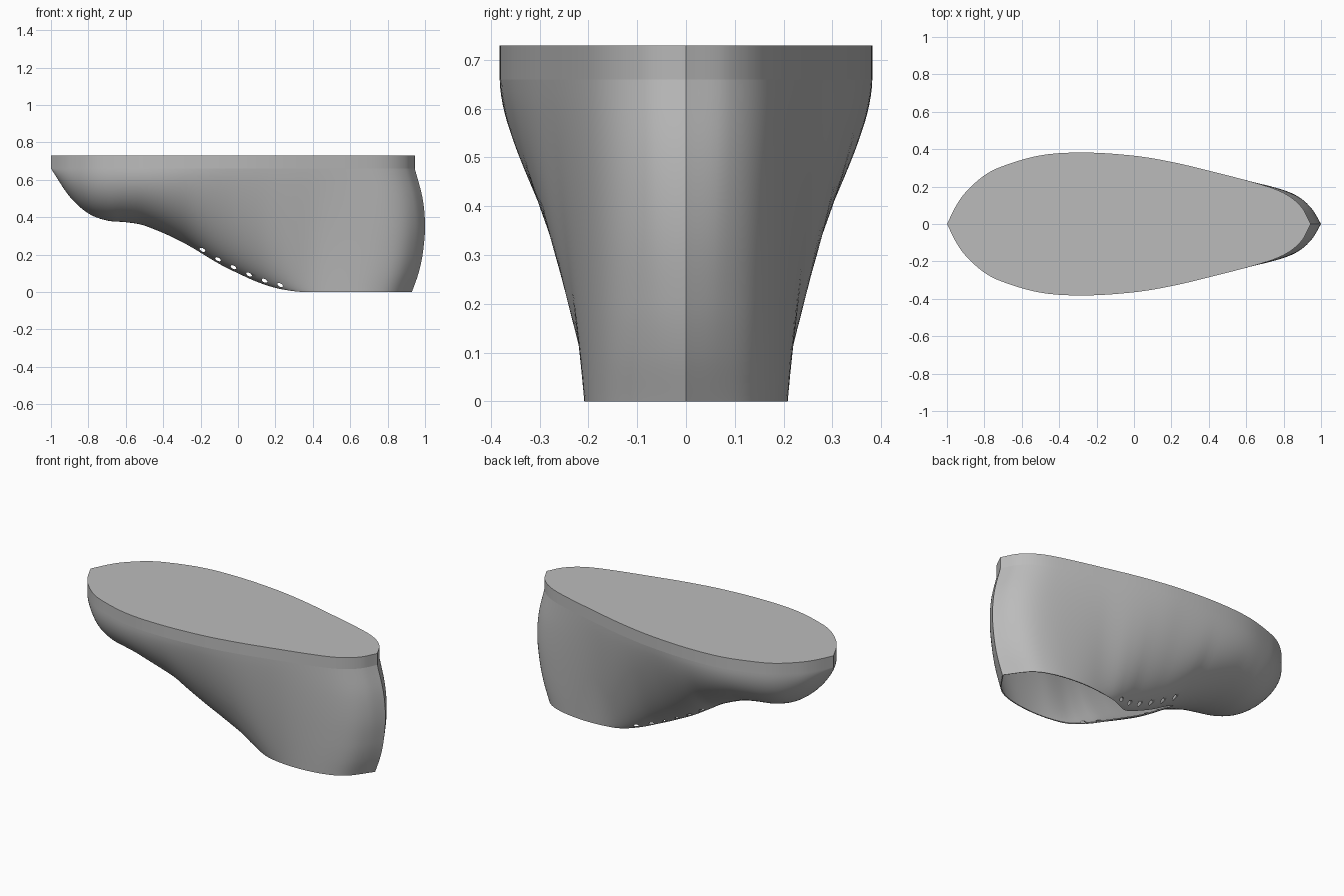
import bpy, bmesh, math
from mathutils import Matrix, Vector

old = bpy.data.objects.get("Cube")
if old:
    bpy.data.objects.remove(old, do_unlink=True)

grey = bpy.data.materials.new("plain_grey")
grey.use_nodes = True
colour = (0.5, 0.5, 0.5, 1)
grey.diffuse_color = colour
grey.node_tree.nodes["Principled BSDF"].inputs["Base Color"].default_value = colour

SOLE_BOTTOM, SOLE_TOP = 0.66, 0.73
TOE, HEEL = -1.0, 0.945
STATIONS, ROWS = 96, 36


def curve(points):
    """Smooth function through a few (position, value) points."""
    slopes = []
    for i in range(len(points)):
        a, b = points[max(i - 1, 0)], points[min(i + 1, len(points) - 1)]
        slopes.append((b[1] - a[1]) / (b[0] - a[0]))

    def value(x):
        x = min(max(x, points[0][0]), points[-1][0])
        i = 0
        while i < len(points) - 2 and x > points[i + 1][0]:
            i += 1
        (x0, y0), (x1, y1) = points[i], points[i + 1]
        d = x1 - x0
        t = (x - x0) / d
        return ((1 + 2 * t) * (1 - t) ** 2 * y0 + t * (1 - t) ** 2 * d * slopes[i]
                + t * t * (3 - 2 * t) * y1 + t * t * (t - 1) * d * slopes[i + 1])
    return value


def ramp(a, b, x):
    t = min(max((x - a) / (b - a), 0), 1)
    return t * t * (3 - 2 * t)


# Sole half-width, lower profile, opening half-width and heel bulge
sole_width = curve([(TOE, 0), (-0.95, 0.1), (-0.9, 0.17), (-0.8, 0.26), (-0.7, 0.31),
                    (-0.5, 0.367), (-0.27, 0.382), (0, 0.365), (0.2, 0.332), (0.4, 0.285),
                    (0.7, 0.205), (0.82, 0.155), (0.9, 0.085), (HEEL, 0)])
lower_edge = curve([(TOE, 0.66), (-0.9, 0.51), (-0.8, 0.42), (-0.7, 0.382), (-0.6, 0.373),
                    (-0.5, 0.355), (-0.3, 0.268), (-0.1, 0.15), (0, 0.1), (0.1, 0.055),
                    (0.2, 0.022), (0.3, 0.004), (0.36, 0), (HEEL, 0)])
opening = curve([(-0.27, 0), (-0.2, 0.03), (0, 0.05), (0.12, 0.07), (0.2, 0.12), (0.3, 0.175),
                 (0.45, 0.205), (0.6, 0.205), (0.75, 0.178), (0.85, 0.125), (HEEL, 0)])
bulge = curve([(0, -0.015), (0.1, 0.02), (0.2, 0.042), (0.35, 0.055), (0.5, 0.042), (0.66, 0)])


def station(i):
    return TOE + (HEEL - TOE) * (1 - math.cos(math.pi * i / STATIONS)) / 2


def upper_point(x, u, side):
    h = math.sin(u * math.pi / 2)
    z = SOLE_BOTTOM + (lower_edge(x) - SOLE_BOTTOM) * h
    p = 2.1 - 0.8 * ramp(-0.6, 0, x)
    q = 2 - ramp(0.1, 0.45, x)
    w, c = max(sole_width(x), 0), max(opening(x), 0)
    c = min(c, w)
    y = c + (w - c) * max(1 - h ** p, 0) ** (1 / q)
    return Vector((x + bulge(z) * ramp(0.4, HEEL, x), side * y, z))


def finish(name, bm):
    mesh = bpy.data.meshes.new(name)
    bm.to_mesh(mesh)
    bm.free()
    mesh.materials.append(grey)
    obj = bpy.data.objects.new(name, mesh)
    bpy.context.collection.objects.link(obj)
    return obj


def smooth(obj, degrees):
    bpy.ops.object.select_all(action='DESELECT')
    obj.select_set(True)
    bpy.context.view_layer.objects.active = obj
    bpy.ops.object.shade_smooth_by_angle(angle=math.radians(degrees))


# Upper: hollow shell, open at the ankle and along the lacing slot
bm = bmesh.new()
for side in (1, -1):
    grid = [[bm.verts.new(upper_point(station(i), j / ROWS, side)) for j in range(ROWS + 1)]
            for i in range(STATIONS + 1)]
    for i in range(STATIONS):
        for j in range(ROWS):
            quad = [grid[i][j], grid[i][j + 1], grid[i + 1][j + 1], grid[i + 1][j]]
            bm.faces.new(quad if side < 0 else quad[::-1])
bmesh.ops.remove_doubles(bm, verts=bm.verts, dist=0.0004)
bmesh.ops.dissolve_degenerate(bm, edges=bm.edges, dist=0.0001)
upper = finish("shoe_upper", bm)
wall = upper.modifiers.new("wall", 'SOLIDIFY')
wall.thickness = 0.006
wall.offset = -1

# Eyelets: six pairs of holes beside the slot
bm = bmesh.new()
for k in range(6):
    x = -0.19 + 0.083 * k
    turn = Matrix.Translation((x, 0, lower_edge(x) + 0.021)) @ Matrix.Rotation(0.5, 4, 'Y')
    turn = turn @ Matrix.Diagonal((1.5, 1, 0.8, 1)) @ Matrix.Rotation(math.pi / 2, 4, 'X')
    bmesh.ops.create_cone(bm, cap_ends=True, segments=16, radius1=0.011, radius2=0.011,
                          depth=1, matrix=turn)
cutter = finish("eyelet_cutter", bm)
cutter.hide_render = True
holes = upper.modifiers.new("eyelets", 'BOOLEAN')
holes.operation = 'DIFFERENCE'
holes.solver = 'EXACT'
holes.object = cutter
bpy.context.view_layer.update()
graph = bpy.context.evaluated_depsgraph_get()
shell = bpy.data.meshes.new_from_object(upper.evaluated_get(graph))
upper.modifiers.clear()
upper.data = shell
bpy.data.objects.remove(cutter, do_unlink=True)
smooth(upper, 40)

# Sole: flat slab with straight sides
bm = bmesh.new()
outline = [(station(i), sole_width(station(i))) for i in range(STATIONS + 1)]
outline += [(x, -y) for x, y in outline[-2:0:-1]]
base = bm.faces.new([bm.verts.new((x, y, SOLE_BOTTOM)) for x, y in outline])
slab = bmesh.ops.extrude_face_region(bm, geom=[base], use_keep_orig=True)
for v in slab["geom"]:
    if isinstance(v, bmesh.types.BMVert):
        v.co.z = SOLE_TOP
bmesh.ops.recalc_face_normals(bm, faces=bm.faces)
sole = finish("sole", bm)
smooth(sole, 30)
